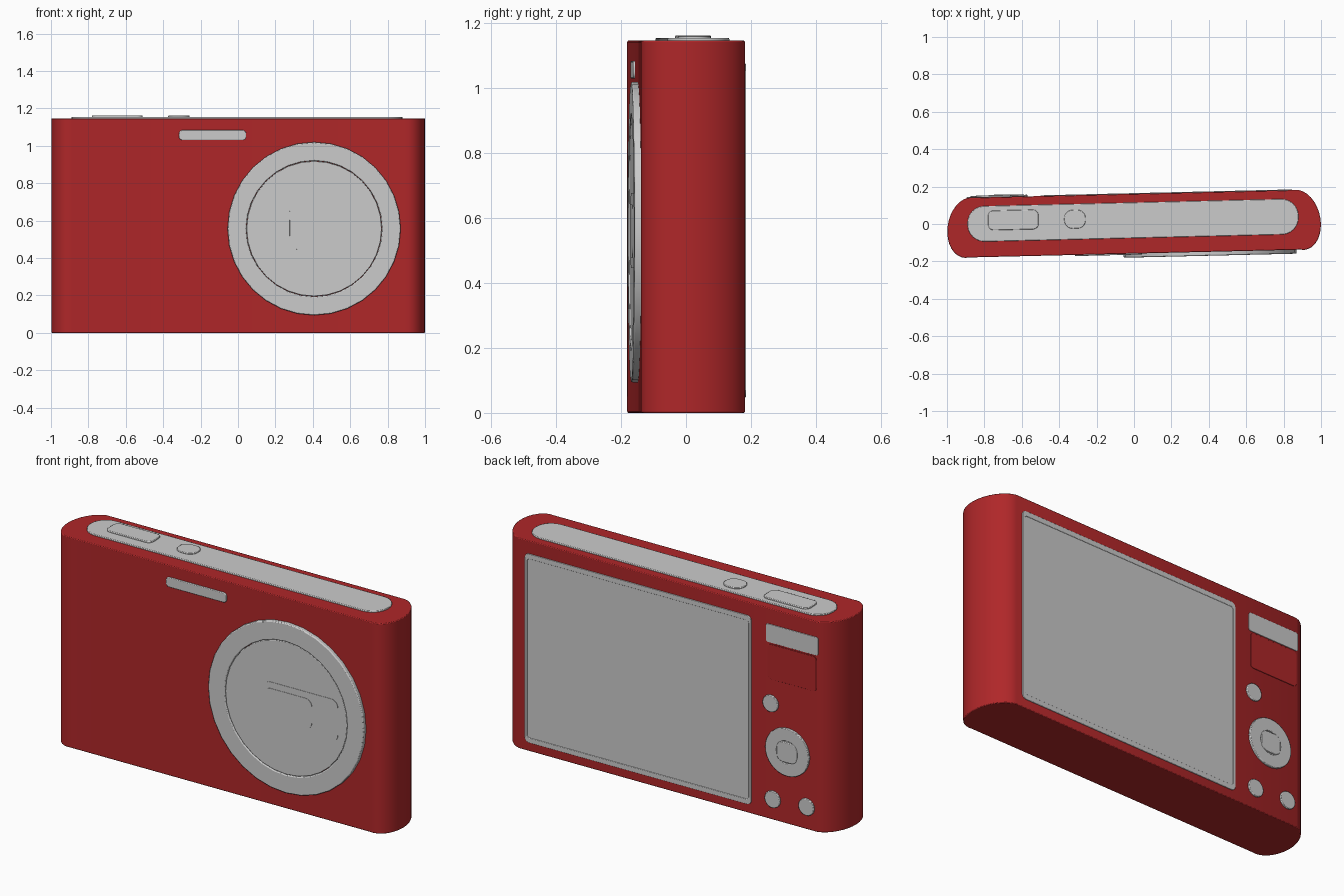
import bpy, bmesh
from math import pi, sin, cos, radians
from mathutils import Matrix, Vector

if "Cube" in bpy.data.objects:
    bpy.data.objects.remove(bpy.data.objects["Cube"])

# The whole camera is turned slightly about z
TILT = Matrix.Translation((0, 0.003, 0)) @ Matrix.Rotation(radians(1.35), 4, 'Z')
FRONT, BACK, TOP = -0.161, 0.158, 1.147

red = bpy.data.materials.new("red_paint")
red.diffuse_color = (0.43, 0.02, 0.022, 1)
red.use_nodes = True
red.node_tree.nodes["Principled BSDF"].inputs["Base Color"].default_value = red.diffuse_color


def rounded(cx, cy, w, h, r, n=6):
    """Rounded rectangle outline, counter-clockwise."""
    pts = []
    for k, (sx, sy) in enumerate([(1, 1), (-1, 1), (-1, -1), (1, -1)]):
        for i in range(n + 1):
            a = (k + i / n) * pi / 2
            pts.append((cx + sx * (w / 2 - r) + r * cos(a), cy + sy * (h / 2 - r) + r * sin(a)))
    return pts


def circle(cx, cy, r, n=32):
    return [(cx + r * cos(2 * pi * i / n), cy + r * sin(2 * pi * i / n)) for i in range(n)]


def place(side, u, v, d):
    """Map outline point (u, v) and outward depth d to a side of the camera."""
    if side == 'front':
        return Vector((u, FRONT - d, v))
    if side == 'back':
        return Vector((u, BACK + d, v))
    return Vector((u, v, d))


def plate(name, side, outline, d0, d1, bevel=0.0, mat=None, hole=None):
    """Extrude an outline from depth d0 to d1; hole makes it a ring."""
    bm = bmesh.new()
    n = len(outline)

    def loop(pts, d):
        return [bm.verts.new(place(side, u, v, d)) for u, v in pts]

    lo, hi = loop(outline, d0), loop(outline, d1)
    pairs = [(lo, hi)]
    if hole:
        hi_in, lo_in = loop(hole, d1), loop(hole, d0)
        pairs += [(hi, hi_in), (hi_in, lo_in), (lo_in, lo)]
    else:
        bm.faces.new(hi)
        bm.faces.new(lo)
    for a, b in pairs:
        for i in range(n):
            j = (i + 1) % n
            bm.faces.new((a[i], a[j], b[j], b[i]))
    bmesh.ops.recalc_face_normals(bm, faces=bm.faces)
    bm.transform(TILT)
    mesh = bpy.data.meshes.new(name)
    bm.to_mesh(mesh)
    bm.free()
    ob = bpy.data.objects.new(name, mesh)
    bpy.context.collection.objects.link(ob)
    if mat:
        mesh.materials.append(mat)
    if bevel:
        m = ob.modifiers.new("bevel", 'BEVEL')
        m.width, m.segments, m.limit_method = bevel, 2, 'ANGLE'
        m.angle_limit = radians(60)
    bpy.context.view_layer.objects.active = ob
    ob.select_set(True)
    bpy.ops.object.shade_smooth_by_angle(angle=radians(35))
    ob.select_set(False)
    return ob


# Body: flat front and back, bulging ends whose tips lean to the front
body = []
for s in (1, -1):
    for i in range(17):
        a = -pi / 2 + pi * i / 16
        y = s * sin(a)
        body.append((s * (0.885 + 0.114 * cos(a)),
                     y * (BACK if y > 0 else -FRONT) - 0.025 * cos(a)))
plate("body", 'top', body, 0, TOP, 0.004, red)

# Top panel with shutter and power buttons
plate("top_panel", 'top', rounded(-0.005, 0.017, 1.77, 0.19, 0.09), TOP - 0.02, TOP + 0.008, 0.003)
plate("shutter_button", 'top', rounded(-0.645, 0.034, 0.27, 0.105, 0.03), TOP, TOP + 0.016, 0.003)
plate("power_button", 'top', rounded(-0.315, 0.03, 0.115, 0.1, 0.045), TOP, TOP + 0.015, 0.003)

# Front flash window
plate("flash", 'front', rounded(-0.14, 1.057, 0.36, 0.054, 0.02), -0.01, 0.006, 0.003)

# Lens: outer ring, inner disc, window frame and window
LX, LZ = 0.403, 0.557
plate("lens_ring", 'front', circle(LX, LZ, 0.463), -0.01, 0.021, 0.005, hole=circle(LX, LZ, 0.363))
plate("lens_disc", 'front', circle(LX, LZ, 0.362), -0.01, 0.017, 0.003)
plate("lens_frame", 'front', rounded(0.49, 0.562, 0.44, 0.23, 0.04), 0.0, 0.019,
      hole=rounded(0.415, 0.56, 0.28, 0.16, 0.04))
plate("lens_window", 'front', rounded(0.415, 0.56, 0.285, 0.165, 0.04), 0.0, 0.021)

# Back screen with a thin frame
plate("screen_frame", 'back', rounded(0.176, 0.562, 1.345, 1.03, 0.025), -0.01, 0.004, 0.002,
      hole=rounded(0.176, 0.562, 1.315, 0.975, 0.015))
plate("screen", 'back', rounded(0.176, 0.562, 1.32, 0.98, 0.015), -0.01, 0.002)

# Back controls
plate("zoom_rocker", 'back', rounded(-0.738, 1.013, 0.31, 0.1, 0.012), -0.01, 0.003, 0.001)
plate("thumb_rest", 'back', rounded(-0.738, 0.86, 0.29, 0.19, 0.02), -0.01, 0.003, 0.001, red)
DX, DZ = -0.713, 0.393
plate("control_dial", 'back', circle(DX, DZ, 0.13), -0.01, 0.011, 0.003, hole=circle(DX, DZ, 0.062))
plate("dial_centre", 'back', rounded(DX, DZ, 0.12, 0.11, 0.035), -0.01, 0.013, 0.003)
plate("dial_floor", 'back', circle(DX, DZ, 0.065), -0.01, 0.006)
for i, (x, z) in enumerate([(-0.612, 0.633), (-0.624, 0.113), (-0.825, 0.123)]):
    plate(f"back_button_{i + 1}", 'back', circle(x, z, 0.046, 20), -0.01, 0.009, 0.003)
